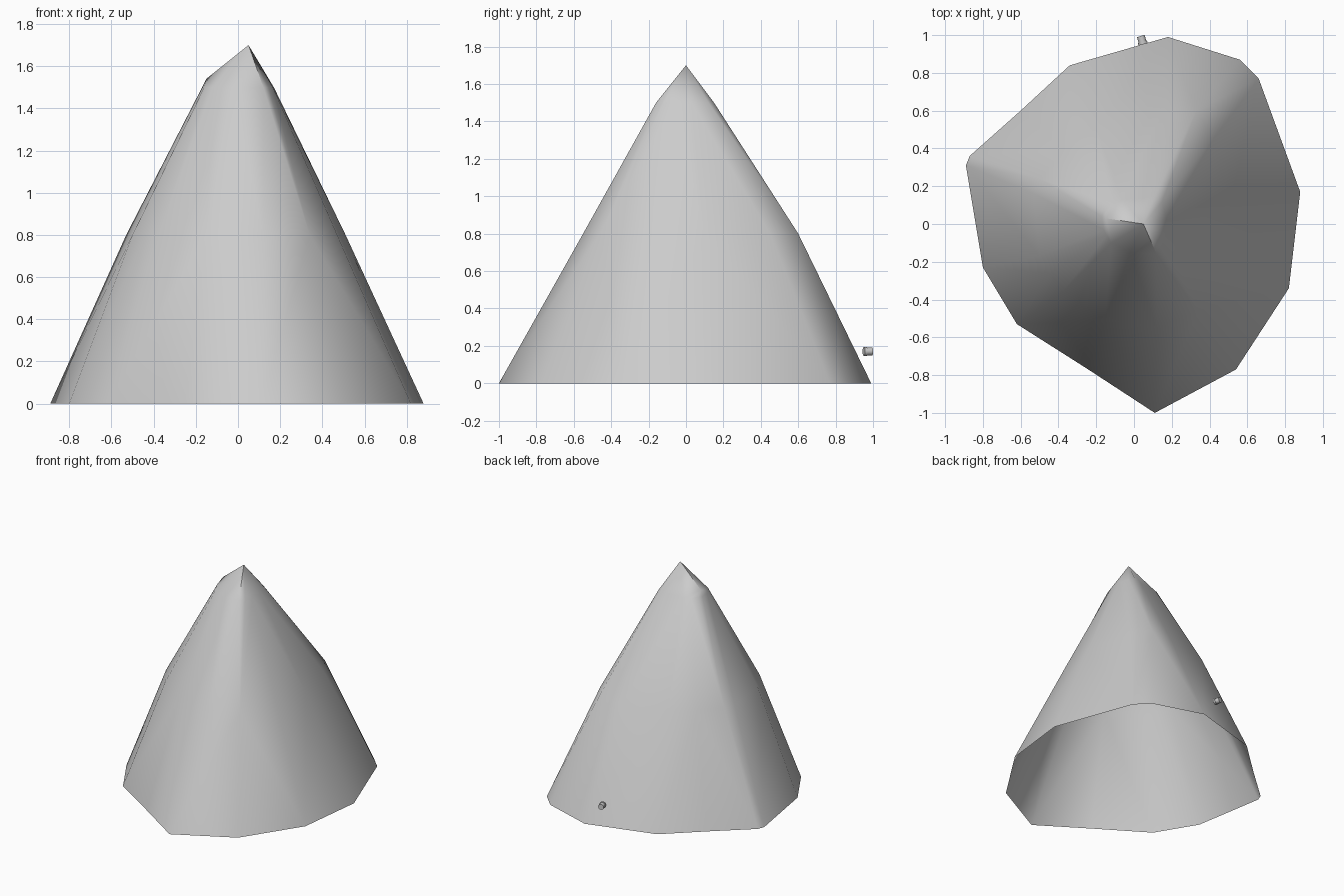
import bpy, bmesh
from mathutils import Vector

if "Cube" in bpy.data.objects:
    bpy.data.objects.remove(bpy.data.objects["Cube"])

# Tent skin columns: foot (z=0), waist (z=0.8), crown (z=1.5), as x, y pairs
MID_Z, CROWN_Z = 0.8, 1.5
columns = [
    (0.11, -1.00, 0.12, -0.55, 0.12, -0.16),
    (0.54, -0.77, 0.34, -0.46, 0.145, -0.12),
    (0.82, -0.34, 0.47, -0.20, 0.165, -0.06),
    (0.88, 0.17, 0.51, 0.10, 0.17, 0.03),
    (0.66, 0.77, 0.42, 0.45, 0.15, 0.12),
    (0.56, 0.87, 0.33, 0.60, 0.11, 0.15),
    (0.18, 0.99, 0.14, 0.58, 0.05, 0.135),
    (-0.34, 0.84, -0.20, 0.51, -0.065, 0.13),
    (-0.60, 0.60, -0.37, 0.39, -0.12, 0.11),
    (-0.87, 0.36, -0.50, 0.24, -0.155, 0.07),
    (-0.89, 0.31, -0.53, 0.16, -0.17, 0.04),
    (-0.80, -0.23, -0.50, -0.17, -0.16, -0.03),
    (-0.71, -0.38, -0.44, -0.26, -0.145, -0.06),
    (-0.62, -0.53, -0.38, -0.36, -0.12, -0.10),
    (-0.25, -0.765, -0.15, -0.51, -0.02, -0.15),
]


def finish(bm, name, angle):
    bmesh.ops.recalc_face_normals(bm, faces=bm.faces)
    me = bpy.data.meshes.new(name)
    bm.to_mesh(me)
    bm.free()
    ob = bpy.data.objects.new(name, me)
    bpy.context.collection.objects.link(ob)
    bpy.ops.object.select_all(action='DESELECT')
    ob.select_set(True)
    bpy.context.view_layer.objects.active = ob
    bpy.ops.object.shade_smooth_by_angle(angle=angle)
    return ob


# Open-bottomed canvas, each panel folded along its outward diagonal
bm = bmesh.new()
rings = [[bm.verts.new((c[2 * k], c[2 * k + 1], z)) for c in columns]
         for k, z in enumerate((0, MID_Z, CROWN_Z))]
n = len(columns)
for lo, hi in zip(rings, rings[1:]):
    for i in range(n):
        a, b, c, d = lo[i], lo[(i + 1) % n], hi[(i + 1) % n], hi[i]
        if (a.co + c.co).length > (b.co + d.co).length:
            tris = (a, b, c), (a, c, d)
        else:
            tris = (a, b, d), (b, c, d)
        for t in tris:
            bm.faces.new(t)

# Peak and lower shoulder joined by a short ridge
tip = bm.verts.new((0.05, 0.0, 1.70))
shoulder = bm.verts.new((-0.15, 0.03, 1.54))
crown = rings[-1]
first, last = 7, 13
for i in range(n):
    top = shoulder if first <= i < last else tip
    bm.faces.new((crown[i], crown[(i + 1) % n], top))
bm.faces.new((crown[first], shoulder, tip))
bm.faces.new((shoulder, crown[last], tip))
finish(bm, "tent_canvas", 0.75)

# Small flanged peg floating off the rear wall
axis = Vector((-0.28, 0.96, 0)).normalized()
centre = Vector((0.042, 0.974, 0.17))
rot = axis.to_track_quat('Z', 'Y').to_matrix().to_4x4()
bm = bmesh.new()
for radius, depth, shift in ((0.021, 0.034, 0.005), (0.025, 0.014, -0.017)):
    part = bmesh.ops.create_cone(bm, cap_ends=True, segments=12,
                                 radius1=radius, radius2=radius, depth=depth)
    bmesh.ops.transform(bm, matrix=rot, verts=part["verts"])
    bmesh.ops.translate(bm, vec=centre + axis * shift, verts=part["verts"])
finish(bm, "rear_peg", 0.6)
